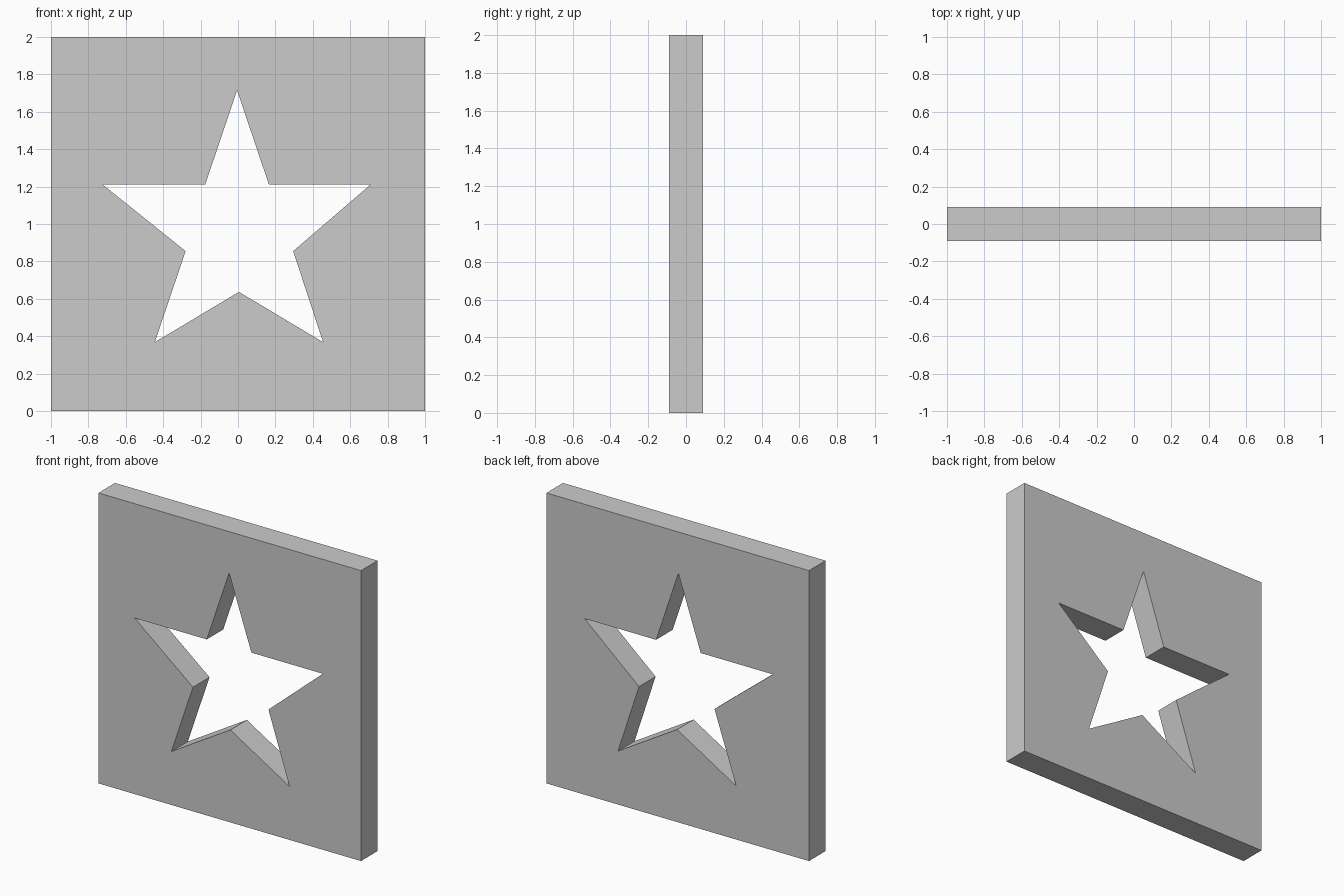
import bpy
import math

if "Cube" in bpy.data.objects:
    bpy.data.objects.remove(bpy.data.objects["Cube"])

HALF_THICKNESS = 0.09

# Outer square and star-shaped opening, as (x, z)
square = [(-1, 0), (1, 0), (1, 2), (-1, 2)]
star = [(-0.005, 1.715), (0.165, 1.212), (0.71, 1.212), (0.295, 0.855),
        (0.455, 0.368), (0.005, 0.637), (-0.445, 0.368), (-0.28, 0.855),
        (-0.725, 1.212), (-0.175, 1.212)]


def add_outline(curve, points):
    spline = curve.splines.new('POLY')
    spline.points.add(len(points) - 1)
    for point, (x, z) in zip(spline.points, points):
        point.co = (x, z, 0, 1)
    spline.use_cyclic_u = True
    spline.use_smooth = False


# Filled profile: the inner outline becomes the hole
profile = bpy.data.curves.new("star_panel", 'CURVE')
profile.dimensions = '2D'
profile.fill_mode = 'BOTH'
profile.extrude = HALF_THICKNESS
add_outline(profile, square)
add_outline(profile, star)

# Stand the panel upright and turn it into a mesh
panel = bpy.data.objects.new("star_panel", profile)
bpy.context.collection.objects.link(panel)
panel.rotation_euler = (math.pi / 2, 0, 0)
bpy.context.view_layer.objects.active = panel
panel.select_set(True)
bpy.ops.object.convert(target='MESH')
panel = bpy.context.object
bpy.ops.object.transform_apply(location=False, rotation=True, scale=False)

# Weld the front, back and rim, and merge the triangulated faces
bpy.ops.object.mode_set(mode='EDIT')
bpy.ops.mesh.select_all(action='SELECT')
bpy.ops.mesh.remove_doubles(threshold=0.0005)
bpy.ops.mesh.tris_convert_to_quads()
bpy.ops.mesh.normals_make_consistent(inside=False)
bpy.ops.object.mode_set(mode='OBJECT')
bpy.ops.object.shade_flat()
